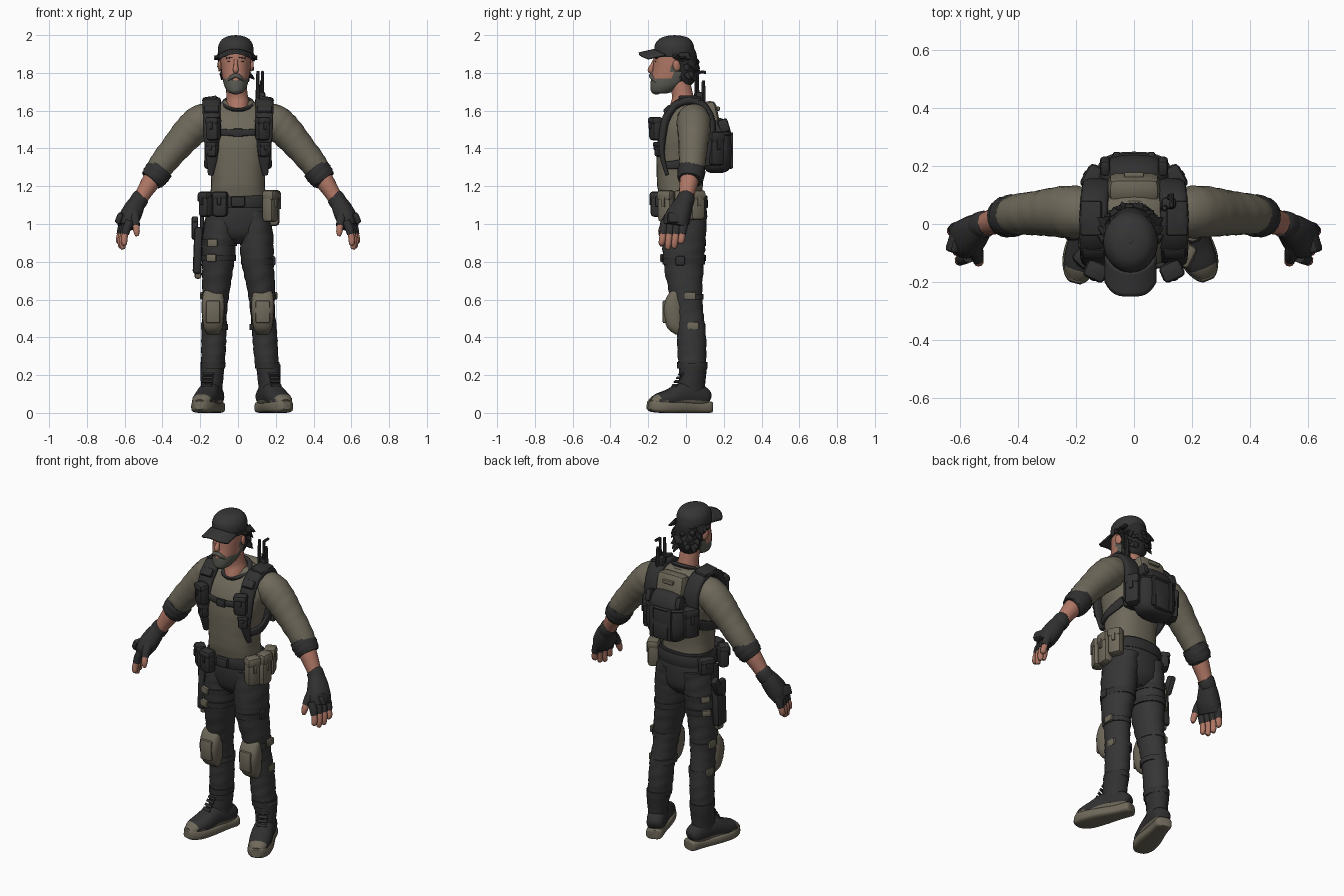
import bpy, bmesh, math, random
from mathutils import Vector, Matrix, Euler

random.seed(4)

def material(name, r, g, b):
    m = bpy.data.materials.new(name)
    m.diffuse_color = (r, g, b, 1)
    return m

BLACK = material("black_gear", .030, .030, .031)
PANTS = material("charcoal_cloth", .036, .036, .037)
SHIRT = material("olive_shirt", .155, .139, .102)
KHAKI = material("khaki_gear", .158, .140, .102)
SKIN = material("skin", .43, .185, .13)
BEARD = material("grey_beard", .105, .105, .090)
HAIR = material("dark_hair", .022, .022, .022)
CAP = material("cap_grey", .036, .036, .037)

def finish(name, bm, mats, rule=None, M=None):
    bmesh.ops.recalc_face_normals(bm, faces=bm.faces[:])
    mats = mats if isinstance(mats, (list, tuple)) else [mats]
    for f in bm.faces:
        f.smooth = True
        if rule:
            f.material_index = rule(f.calc_center_median())
    me = bpy.data.meshes.new(name)
    bm.to_mesh(me)
    bm.free()
    if M:
        me.transform(M)
    for m in mats:
        me.materials.append(m)
    ob = bpy.data.objects.new(name, me)
    bpy.context.scene.collection.objects.link(ob)
    return ob

def spline(pts, k):
    out = []
    for i in range(len(pts) - 1):
        a, b, c, d = pts[max(i-1, 0)], pts[i], pts[i+1], pts[min(i+2, len(pts)-1)]
        for j in range(k):
            t = j / k
            out.append([.5*(2*q + (r-p)*t + (2*p-5*q+4*r-s)*t*t + (3*q-p-3*r+s)*t**3)
                        for p, q, r, s in zip(a, b, c, d)])
    return out + [list(pts[-1])]

def tube(name, pts, mats, ref=(1, 0, 0), n=18, p=2, k=4, flat=False, ripple=0, rule=None, M=None):
    """Loft of superellipse sections (x, y, z, radius_u, radius_v) along a smooth path."""
    pts = spline([tuple(q) if len(q) == 5 else tuple(q) + (q[3],) for q in pts], k)
    bm, rings = bmesh.new(), []
    for i, q in enumerate(pts):
        t = Vector(pts[min(i+1, len(pts)-1)][:3]) - Vector(pts[max(i-1, 0)][:3])
        t = Vector((0, 0, 1)) if flat else t.normalized()
        u = Vector(ref)
        u = (u - t * u.dot(t)).normalized()
        v = t.cross(u)
        ring = []
        for j in range(n):
            a = 2 * math.pi * j / n
            c, s = math.cos(a), math.sin(a)
            e = 1 + ripple * math.sin(i * 2.2 + 1.5 * math.sin(a * 2 + i * .4))
            cu = math.copysign(abs(c) ** (2/p), c) * max(q[3], .001) * e
            sv = math.copysign(abs(s) ** (2/p), s) * max(q[4], .001) * e
            ring.append(bm.verts.new(Vector(q[:3]) + u * cu + v * sv))
        rings.append(ring)
    for a, b in zip(rings, rings[1:]):
        for j in range(n):
            bm.faces.new((a[j], a[(j+1) % n], b[(j+1) % n], b[j]))
    bm.faces.new(rings[0])
    bm.faces.new(rings[-1])
    return finish(name, bm, mats, rule, M)

def box(name, loc, size, mat, rot=(0, 0, 0), bevel=.012, M=None):
    bm = bmesh.new()
    bmesh.ops.create_cube(bm, size=1)
    bmesh.ops.scale(bm, vec=size, verts=bm.verts[:])
    bmesh.ops.bevel(bm, geom=bm.edges[:], offset=min(bevel, min(size)*.4), segments=2,
                    profile=.5, affect='EDGES')
    T = Matrix.Translation(loc) @ Euler(rot).to_matrix().to_4x4()
    return finish(name, bm, mat, M=(M @ T) if M else T)

def ball(name, loc, scale, mat, rot=(0, 0, 0)):
    bm = bmesh.new()
    bmesh.ops.create_uvsphere(bm, u_segments=18, v_segments=12, radius=1)
    T = Matrix.Translation(loc) @ Euler(rot).to_matrix().to_4x4() @ Matrix.Diagonal((*scale, 1))
    return finish(name, bm, mat, M=T)

def pouch(name, loc, size, mat, turn=0):
    """Pouch with an overhanging flap and a small tab."""
    T = Matrix.Translation(loc) @ Matrix.Rotation(turn, 4, 'Z')
    w, d, h = size
    box(name, (0, 0, 0), size, mat, bevel=.02, M=T)
    box(name + "_flap", (0, -.003, h*.33), (w*1.06, d*1.08, h*.34), mat, bevel=.018, M=T)
    box(name + "_tab", (0, -d*.54, h*.12), (w*.25, .012, h*.3), mat, bevel=.004, M=T)

def mir(s, pts):
    return [(s * q[0],) + tuple(q[1:]) for q in pts]

# ---- torso, pelvis and belt
tube("shirt", [(0, -.022, 1.13, .148, .115), (0, -.032, 1.2, .143, .12), (0, -.03, 1.3, .146, .126),
     (0, -.022, 1.42, .172, .132), (0, -.01, 1.52, .186, .125), (0, .01, 1.59, .165, .102),
     (0, .022, 1.63, .118, .08), (0, .02, 1.655, .072, .06)], SHIRT, n=32, p=2.4, flat=True, ripple=.008)
tube("collar", [(.074*math.cos(a), -.012 + .072*math.sin(a), 1.638 + .034*math.sin(a), .011, .014)
     for a in [i*math.tau/16 for i in range(17)]], BLACK, ref=(0, 0, 1), n=10, k=2)
tube("trouser_hips", [(0, 0, .895, .06, .06), (0, -.005, .945, .135, .105), (0, -.01, 1.03, .166, .12),
     (0, -.012, 1.1, .160, .12), (0, -.015, 1.16, .15, .116)], PANTS, n=28, p=2.3, flat=True)
tube("belt", [(0, -.015, 1.085, .165, .125), (0, -.015, 1.09, .171, .131), (0, -.015, 1.145, .167, .129),
     (0, -.015, 1.15, .16, .122)], BLACK, n=32, p=2.3, flat=True, k=2)
box("belt_buckle", (0, -.15, 1.118), (.075, .03, .055), BLACK, bevel=.008)
for x, y, w, a in ((-.095, -.155, .08, -.15), (-.17, -.115, .07, -.75)):
    pouch("front_belt_pouch", (x, y, 1.105), (w, .06, .135), BLACK, a)
for x, y, h, a in ((.17, -.105, .17, 1.1), (.187, -.02, .19, 1.5), (.175, .055, .16, 2.0)):
    pouch("side_belt_pouch", (x, y, 1.18 - h/2), (.08, .065, h), KHAKI, a)
pouch("rear_belt_pouch", (-.17, .05, 1.1), (.085, .055, .1), BLACK, -2.1)

# ---- legs
for s, sh in ((-1, 0), (1, 1)):
    ank = .136 + .026 * sh
    tube("trouser_leg", mir(s, [(.085, -.005, 1.06, .083, .116), (.097, -.01, .93, .09, .115),
         (.106 - .002*sh, -.012, .8, .085, .108), (.116 + .007*sh, -.003, .66, .074, .09),
         (.123 + .007*sh, .012, .54, .065, .079), (.127 + .014*sh, .028, .42, .066, .077),
         (.131 + .018*sh, .032, .3, .064, .076), (ank, .034, .2, .058, .068)]),
         PANTS, n=20, k=6, ripple=.026)
    # knee pad with shell and straps
    kx = s * (.132 - .001*sh)
    tube("knee_pad", [(kx, -.035, .415, .03, .02), (kx, -.055, .45, .05, .045), (kx, -.068, .53, .06, .054),
         (kx, -.066, .59, .06, .048), (kx, -.055, .64, .05, .03), (kx, -.05, .652, .03, .015)],
         KHAKI, p=2.8, flat=True, k=3)
    box("knee_shell", (kx, -.113, .535), (.075, .022, .12), KHAKI, bevel=.01)
    for z, r in ((.615, .073), (.455, .069)):
        x, y = s*(.121 + .008*sh), .006 + (.62 - z) * .1
        tube("knee_strap", [(x, y, z - .015, r, r + .012), (x, y, z + .015, r, r + .012)],
             PANTS, flat=True, k=1, n=20)
        box("knee_strap_clip", (x + s*(r - .002), y + .015, z + .005), (.016, .06, .04), KHAKI, bevel=.005)
    tube("calf_strap", [(s*(.133+.023*sh), .033, .235, .065, .08), (s*(.132+.022*sh), .033, .27, .066, .081)],
         BLACK, flat=True, k=1, n=20)
    # boot
    F = Matrix.Translation((s * ank, .04, 0)) @ Matrix.Rotation(s * math.radians(16 + 6*sh), 4, 'Z')
    tube("boot_shaft", [(0, -.01, .07, .054, .07), (0, -.01, .14, .056, .072), (0, -.004, .2, .06, .071),
         (0, 0, .25, .062, .073), (0, 0, .262, .055, .066)], BLACK, flat=True, M=F, ripple=.01)
    tube("boot_foot", [(0, .088, .075, .025, .02), (0, .072, .08, .045, .045), (0, .02, .09, .054, .065),
         (0, -.06, .095, .058, .066), (0, -.13, .077, .062, .05), (0, -.2, .06, .054, .04),
         (0, -.238, .05, .03, .022)], [BLACK, KHAKI], M=F, p=2.3,
         rule=lambda c: int(c.y < -.21 or c.z < .06))
    tube("boot_sole", [(0, .1, .03, .025, .026), (0, .086, .03, .046, .030), (0, .01, .028, .05, .028),
         (0, -.1, .030, .065, .030), (0, -.18, .033, .064, .033), (0, -.23, .038, .044, .032),
         (0, -.252, .04, .022, .022)], KHAKI, M=F, p=3.6, n=24)
    for i in range(5):
        box("boot_lace", (0, -.119 + i*.012, .126 + i*.02), (.058, .016, .009), BLACK,
            rot=(.9, 0, 0), bevel=.003, M=F)

# ---- thigh holster and leg straps
for z, x, y in ((.9, -.099, -.012), (.82, -.105, -.012)):
    tube("holster_strap", [(x, y, z-.017, .093, .117), (x, y, z+.017, .095, .119)], BLACK, flat=True, k=1, n=24)
    box("strap_buckle", (x - .035, -.122, z), (.055, .022, .04), KHAKI, rot=(0, 0, -.3), bevel=.006)
    box("strap_rear_clip", (x - .075, .062, z), (.016, .05, .035), KHAKI, rot=(0, 0, -.75), bevel=.005)
tube("thigh_strap", [(.104, -.012, .785, .087, .112), (.104, -.012, .82, .089, .113)], BLACK, flat=True, k=1, n=24)
box("thigh_tab", (.188, -.03, .805), (.02, .05, .05), BLACK)
box("holster_body", (-.213, -.015, .86), (.045, .085, .25), BLACK, rot=(0, .04, 0), bevel=.015)
box("holster_tip", (-.212, -.015, .745), (.035, .055, .07), KHAKI)
box("holster_hanger", (-.19, -.005, 1.02), (.02, .06, .15), BLACK)
box("pistol_grip", (-.228, .03, .985), (.035, .05, .11), BLACK, rot=(-.45, 0, 0))
box("pistol_slide", (-.228, -.015, .965), (.034, .05, .1), BLACK)

# ---- arms and hands
for s in (-1, 1):
    tube("sleeve", mir(s, [(.12, .03, 1.555, .072), (.19, .04, 1.545, .09), (.255, .042, 1.49, .088),
         (.325, .038, 1.41, .078), (.395, .034, 1.325, .071), (.44, .026, 1.262, .062)]),
         SHIRT, ref=(0, 1, 0), k=5, ripple=.02, n=20)
    tube("rolled_cuff", mir(s, [(.4, .031, 1.305, .06), (.408, .031, 1.296, .071), (.435, .026, 1.26, .072),
         (.455, .021, 1.232, .064), (.459, .02, 1.227, .05)]), BLACK, ref=(0, 1, 0), ripple=.03)
    tube("forearm", mir(s, [(.42, .025, 1.285, .05), (.46, .016, 1.225, .05), (.495, .006, 1.17, .043),
         (.53, -.005, 1.11, .036)]), SKIN, ref=(0, 1, 0))
    tube("glove_cuff", mir(s, [(.51, .001, 1.146, .042), (.515, 0, 1.14, .047), (.534, -.006, 1.11, .047),
         (.54, -.008, 1.1, .043)]), BLACK, ref=(0, 1, 0), k=2)
    # hand is turned so that the thumb side leads inward
    R = (-s * .3, -.95, 0)
    tube("glove_palm", mir(s, [(.525, -.004, 1.13, .042, .038), (.55, -.022, 1.085, .056, .05),
         (.576, -.047, 1.03, .068, .053), (.597, -.06, .985, .064, .04)]), BLACK, ref=R, p=2.4)
    box("knuckle_pad", (s*.617, -.05, 1.03), (.035, .1, .06), BLACK, rot=(0, -s*.4, s*.3))
    for i in range(4):
        y, dx = -.112 + i * .034, .009 * (i - 1.5)
        tip = (.886, .866, .872, .895)[i]
        tube("glove_finger", mir(s, [(.585 + dx, y, 1.015, .023), (.603 + dx, y - .006, .975, .023),
             (.61 + dx, y - .01, .945, .02)]), BLACK, ref=(0, 1, 0), n=10, k=2)
        tube("finger", mir(s, [(.608 + dx, y - .009, .955, .017), (.616 + dx, y - .013, .92, .018),
             (.615 + dx, y - .018, tip + .008, .015), (.614 + dx, y - .019, tip, .007)]),
             SKIN, ref=(0, 1, 0), n=10, k=2)
    tube("glove_thumb", mir(s, [(.553, -.06, 1.07, .03), (.545, -.1, 1.025, .025), (.54, -.12, .99, .021)]),
         BLACK, ref=(0, 1, 0), n=10, k=2)
    tube("thumb", mir(s, [(.541, -.117, .995, .018), (.537, -.13, .962, .018), (.535, -.134, .936, .009)]),
         SKIN, ref=(0, 1, 0), n=10, k=2)

# ---- harness
for s in (-1, 1):
    tube("shoulder_strap", mir(s, [(.125, .115, 1.31, .04, .016), (.128, .128, 1.42, .05, .02),
         (.128, .135, 1.54, .05, .022), (.136, .09, 1.627, .048, .022), (.14, .015, 1.653, .049, .022),
         (.14, -.06, 1.625, .048, .022), (.14, -.108, 1.55, .046, .022), (.138, -.126, 1.45, .043, .02),
         (.138, -.126, 1.36, .032, .014), (.145, -.1, 1.26, .014, .01)]), BLACK, p=2.7, k=5, ripple=.02)
    tube("side_strap", mir(s, [(.14, -.105, 1.31, .02, .01), (.17, -.02, 1.32, .024, .01),
         (.15, .09, 1.36, .03, .01)]), BLACK, ref=(0, 0, 1), p=3)
    box("shoulder_pad", (s*.148, .02, 1.664), (.075, .12, .02), BLACK, rot=(0, s*.2, 0))
    pouch("chest_pouch", (s*.13, -.16, 1.505), (.075, .06, .125), BLACK, s*.42)
    box("strap_keeper", (s*.14, -.095, 1.605), (.08, .05, .035), BLACK, rot=(.8, 0, 0))
    pouch("lower_chest_pouch", (s*.135, -.142, 1.395), (.06, .045, .08), BLACK, s*.42)
tube("chest_strap", [(-.13, -.135, 1.49, .017, .009), (0, -.156, 1.482, .017, .009), (.13, -.135, 1.49, .017, .009)],
     BLACK, ref=(0, 0, 1), p=3)
box("chest_buckle", (0, -.162, 1.482), (.055, .02, .045), BLACK, bevel=.006)

# ---- radio and antennas
box("radio", (.12, .072, 1.65), (.05, .04, .1), BLACK)
tube("bent_antenna", [(.13, .062, 1.66, .009), (.13, .062, 1.79, .008), (.13, .072, 1.803, .008),
     (.13, .105, 1.803, .008)], BLACK, n=8, k=3)
for x, y, z in ((.105, .055, 1.81), (.125, .092, 1.76)):
    tube("antenna", [(x, y, 1.64, .012), (x, y, 1.71, .011), (x, y, z, .008)], BLACK, n=8, k=2)

# ---- backpack
box("back_panel", (0, .13, 1.555), (.18, .09, .19), KHAKI, rot=(.2, 0, 0), bevel=.03)
box("back_panel_handle", (0, .17, 1.61), (.07, .02, .022), KHAKI, bevel=.006)
tube("pack_body", [(0, .16, 1.27, .05, .03), (0, .165, 1.287, .1, .062), (0, .168, 1.35, .128, .078),
     (0, .168, 1.44, .127, .078), (0, .165, 1.51, .112, .066), (0, .16, 1.55, .08, .045), (0, .158, 1.562, .04, .02)],
     BLACK, n=28, p=2.6, flat=True)
tube("pack_lid_seam", [(0, .168, 1.468, .122, .076), (0, .168, 1.475, .13, .082), (0, .168, 1.485, .122, .076)],
     BLACK, n=28, p=2.6, flat=True, k=2)
for s in (-1, 1):
    pouch("pack_side_pouch", (s*.135, .155, 1.4), (.085, .07, .18), BLACK, s*2.1)
    box("pack_strap", (s*.06, .241, 1.39), (.024, .016, .19), BLACK, bevel=.005)
    box("pack_top_clip", (s*.1, .2, 1.52), (.035, .055, .07), BLACK, rot=(.3, 0, 0))
box("pack_rear_pocket", (0, .232, 1.345), (.1, .035, .11), BLACK, bevel=.016)

# ---- head
X = -.012
tube("neck", [(0, -.024, 1.59, .06, .072), (-.002, -.016, 1.64, .061, .065), (-.006, -.02, 1.69, .056, .056),
     (X, -.04, 1.78, .056, .056)], SKIN)
tube("head", [(X, -.135, 1.69, .022, .025), (X, -.128, 1.7, .042, .055), (X, -.105, 1.73, .06, .083),
     (X, -.078, 1.77, .07, .107), (X, -.063, 1.81, .076, .114), (X, -.057, 1.86, .08, .115),
     (X, -.057, 1.91, .078, .11), (X, -.057, 1.95, .06, .085)], [SKIN, BEARD, HAIR], n=40, k=7, flat=True, p=2.2,
     rule=lambda c: 2 if c.y > -.035 else int(c.z < 1.765 + .3*max(0, abs(c.x - X) - .045)
                                              or (c.z < 1.84 and c.y > -.075)))
tube("nose", [(X, -.165, 1.868, .010), (X, -.178, 1.84, .011), (X, -.187, 1.816, .016), (X, -.178, 1.803, .011)],
     SKIN, n=12)
tube("moustache", [(X-.045, -.155, 1.752, .007), (X-.022, -.18, 1.777, .012), (X, -.185, 1.786, .011),
     (X+.022, -.18, 1.777, .012), (X+.045, -.155, 1.752, .007)], BEARD, ref=(0, 0, 1), n=10)
box("mouth", (X, -.182, 1.762), (.032, .009, .006), SKIN, bevel=.002)
ball("chin_beard", (X, -.156, 1.715), (.038, .032, .03), BEARD)
for s in (-1, 1):
    ball("eye", (X + s*.032, -.159, 1.86), (.011, .006, .004), HAIR)
    box("eyebrow", (X + s*.034, -.16, 1.88), (.036, .012, .006), HAIR, rot=(0, s*.15, s*.25), bevel=.002)
    ball("ear", (X + s*.083, -.05, 1.838), (.011, .021, .03), SKIN, rot=(.2, 0, s*.3))
    for j in range(3):
        y = -.06 + j*.03
        tube("side_tuft", [(X + s*.078, y, 1.9, .02, .014), (X + s*.096, y + .01, 1.882, .016, .012),
             (X + s*.113, y + .022, 1.89 - .01*j, .003, .003)], HAIR, ref=(0, 1, 0), n=8, k=2)

# ---- hair with swept tufts
tube("hair", [(X, -.01, 1.73, .035, .03), (X, -.008, 1.75, .055, .05), (X, -.003, 1.8, .076, .062),
     (X, -.010, 1.85, .086, .07), (X, -.02, 1.9, .084, .07)], HAIR, flat=True, ripple=.03)
for i in range(34):
    a = math.radians(-15 + 210 * i / 33)
    z = random.uniform(1.78, 1.89) if math.sin(a) > .25 else random.uniform(1.875, 1.9)
    d = Vector((math.cos(a), math.sin(a), 0))
    b = Vector((X + d.x * .074, -.018 + d.y * .063, z))
    drop = random.uniform(.02, .05) if math.sin(a) > .25 else .015
    tube("hair_tuft", [(*b, .02, .014), (*(b + d*.018 - Vector((0, 0, drop*.5))), .016, .01),
         (*(b + d*random.uniform(.02, .035) - Vector((0, 0, drop))), .002, .002)],
         HAIR, ref=(-d.y, d.x, 0), n=8, k=2)

# ---- cap
tube("cap_crown", [(X, -.062, 1.885, .089, .104), (X, -.062, 1.92, .094, .106), (X, -.062, 1.955, .088, .1),
     (X, -.06, 1.983, .066, .076), (X, -.06, 1.996, .032, .038), (X, -.06, 1.998, .008, .01)],
     CAP, n=32, flat=True)
tube("cap_band", [(X, -.062, 1.884, .091, .106), (X, -.062, 1.905, .095, .108)], CAP, n=32, k=1, flat=True)
ball("cap_button", (X, -.06, 1.996), (.01, .01, .004), CAP)
bm = bmesh.new()
N, R = 16, 6
grid = [[bm.verts.new((X + .087 * u, -.062 - .1*math.sqrt(1 - .8*u*u)*(1-v) - v*(.188 - .05*abs(u)**3.5),
                       1.924 - .02*v - .03*u*u))
         for u in [i*2/N - 1 for i in range(N + 1)]] for v in [j/R for j in range(R + 1)]]
for j in range(R):
    for i in range(N):
        bm.faces.new((grid[j][i], grid[j][i+1], grid[j+1][i+1], grid[j+1][i]))
brim = finish("cap_brim", bm, CAP)
mod = brim.modifiers.new("thickness", 'SOLIDIFY')
mod.thickness, mod.offset = .009, 0

# ---- smooth shading with sharp edges kept
for ob in bpy.context.scene.objects:
    ob.select_set(True)
bpy.context.view_layer.objects.active = brim
bpy.ops.object.shade_smooth_by_angle(angle=math.radians(40))
